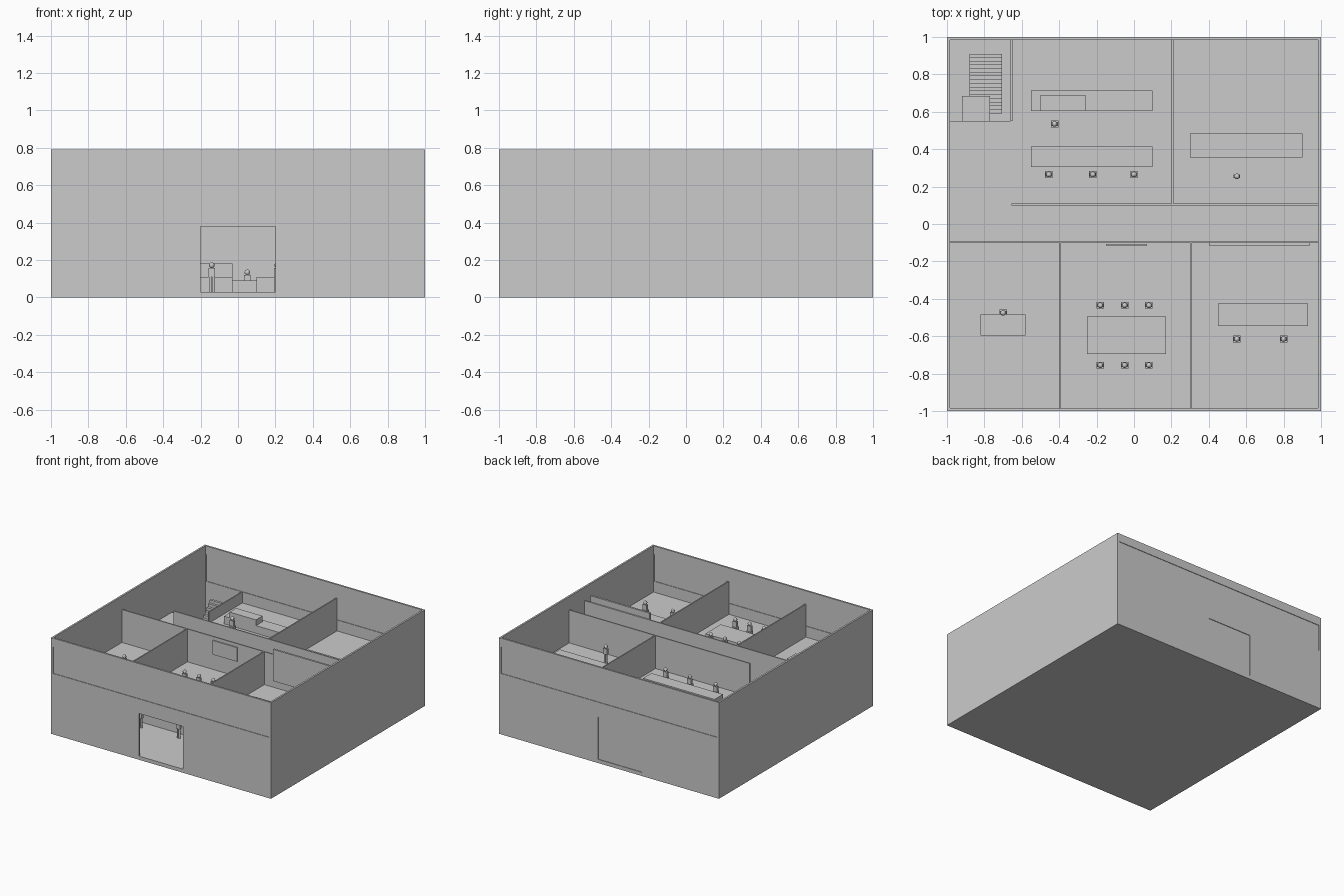
import bpy, bmesh, math
from mathutils import Matrix, Vector

cube = bpy.data.objects.get("Cube")
if cube:
    bpy.data.objects.remove(cube, do_unlink=True)

grey = bpy.data.materials.new("plain grey")
grey.use_nodes = True
COLOR = (0.6, 0.6, 0.6, 1)
grey.diffuse_color = COLOR
grey.node_tree.nodes["Principled BSDF"].inputs["Base Color"].default_value = COLOR

GROUND, UPPER, TOP = 0.03, 0.41, 0.79   # floor levels and wall top
IN = 0.985                              # inner face of outer walls


def finish(name, bm):
    mesh = bpy.data.meshes.new(name)
    bm.to_mesh(mesh)
    bm.free()
    mesh.materials.append(grey)
    obj = bpy.data.objects.new(name, mesh)
    bpy.context.collection.objects.link(obj)
    return obj


def add_box(bm, x0, x1, y0, y1, z0, z1):
    centre = Vector((x0 + x1, y0 + y1, z0 + z1)) / 2
    size = Matrix.Diagonal((x1 - x0, y1 - y0, z1 - z0, 1))
    bmesh.ops.create_cube(bm, size=1, matrix=Matrix.Translation(centre) @ size)


def boxes(name, *items):
    bm = bmesh.new()
    for item in items:
        add_box(bm, *item)
    return finish(name, bm)


def add_tube(bm, x, y, z0, z1, r0, r1):
    bmesh.ops.create_cone(bm, cap_ends=True, segments=12, radius1=r0, radius2=r1,
                          depth=z1 - z0, matrix=Matrix.Translation((x, y, (z0 + z1) / 2)))


def person(name, x, y, floor, seated):
    bm = bmesh.new()
    if seated:
        # stool under the sitter
        add_box(bm, x - 0.02, x + 0.02, y - 0.018, y + 0.018, floor, floor + 0.045)
        hip, chin = floor + 0.045, floor + 0.09
    else:
        for side in (-1, 1):
            add_tube(bm, x + side * 0.008, y, floor, floor + 0.08, 0.007, 0.007)
        hip, chin = floor + 0.08, floor + 0.128
    add_box(bm, x - 0.018, x + 0.018, y - 0.01, y + 0.01, hip, chin)
    bmesh.ops.create_uvsphere(bm, u_segments=12, v_segments=8, radius=0.015,
                              matrix=Matrix.Translation((x, y, chin + 0.014)))
    finish(name, bm)


# Floors, the upper one open above the stairs
boxes("ground_floor", (-1, 1, -1, 1, 0, GROUND))
boxes("upper_floor", (-0.655, IN, -IN, IN, 0.38, UPPER),
      (-IN, -0.655, -IN, 0.55, 0.38, UPPER))

# Outer walls: front and back have a doorway and a long window band
SILL, HEAD, SIDE = 0.5, 0.72, 0.98


def long_wall(name, y0, y1, left, right):
    boxes(name, (-1, left, y0, y1, GROUND, 0.38), (right, 1, y0, y1, GROUND, 0.38),
          (-1, 1, y0, y1, 0.38, SILL), (-1, 1, y0, y1, HEAD, TOP),
          (-1, -SIDE, y0, y1, SILL, HEAD), (SIDE, 1, y0, y1, SILL, HEAD))
    mid = (y0 + y1) / 2
    boxes(name + "_window", (-SIDE, SIDE, mid - 0.003, mid + 0.003, SILL, HEAD))


long_wall("front_wall", -1, -IN, -0.2, 0.2)
long_wall("back_wall", IN, 1, -0.3, 0.1)
boxes("back_door", (-0.3, 0.1, 0.989, 0.995, GROUND, 0.38))
boxes("left_wall", (IN, 1, -IN, IN, GROUND, TOP))
boxes("right_wall", (-1, -IN, -IN, IN, GROUND, TOP))

# Upper room partitions
P = 0.68
boxes("corridor_walls", (-IN, IN, -0.1, -0.09, UPPER, P), (-0.655, IN, 0.1, 0.11, UPPER, P))
boxes("room_partitions", (-0.4, -0.39, -IN, -0.1, UPPER, P),
      (0.3, 0.31, -IN, -0.1, UPPER, P), (0.2, 0.21, 0.11, IN, UPPER, P))
boxes("stair_railing", (-0.66, -0.65, 0.55, IN, UPPER, 0.5))
boxes("small_board", (-0.15, 0.07, -0.115, -0.106, 0.54, 0.655))
boxes("large_screen", (0.4, 0.94, -0.116, -0.1, 0.47, 0.73))

# Staircase
bm = bmesh.new()
STEPS = 16
for i in range(STEPS):
    y = 0.59 + 0.02 * i
    z = GROUND + (UPPER - GROUND) * (i + 1) / STEPS
    add_box(bm, -0.88, -0.705, y, y + 0.02, max(GROUND, z - 0.06), z)
finish("staircase", bm)

# Upper tables
T = 0.473
for name, x0, x1, y0, y1 in (
        ("back_counter", -0.55, 0.1, 0.605, 0.715), ("work_table", -0.55, 0.1, 0.305, 0.415),
        ("side_table", 0.3, 0.9, 0.355, 0.485), ("office_desk", -0.82, -0.58, -0.595, -0.485),
        ("meeting_table", -0.25, 0.17, -0.695, -0.495), ("screen_table", 0.45, 0.93, -0.545, -0.425)):
    boxes(name, (x0, x1, y0, y1, UPPER, T))
boxes("counter_cabinet", (-0.5, -0.26, 0.605, 0.69, T, 0.52))

# Ground floor furniture
boxes("reception_counter", (-0.6, -0.03, -0.5, -0.38, GROUND, 0.11))
boxes("tall_cabinet", (-0.6, -0.03, 0.1, 0.2, GROUND, 0.18))
boxes("ground_side_counter", (0.1, 0.6, -0.3, -0.18, GROUND, 0.11))
boxes("ground_table", (-0.3, 0.4, 0.0, 0.08, GROUND, 0.09))
boxes("stair_cabinet", (-0.92, -0.77, 0.55, 0.685, GROUND, 0.18))

# People
seats = [(-0.425, 0.535), (-0.7, -0.475), (0.55, -0.615), (0.8, -0.615)]
seats += [(x, 0.265) for x in (-0.455, -0.22, 0)]
seats += [(x, y) for x in (-0.18, -0.05, 0.08) for y in (-0.435, -0.755)]
for i, (x, y) in enumerate(seats):
    person(f"seated_person_{i + 1}", x, y, UPPER, True)
person("standing_person", 0.55, 0.255, UPPER, False)
person("ground_person_1", -0.14, -0.57, GROUND, False)
person("ground_person_2", -0.48, -0.58, GROUND, False)
person("ground_person_3", 0.21, -0.4, GROUND, False)
person("ground_seated_person", 0.05, 0.12, GROUND, True)
